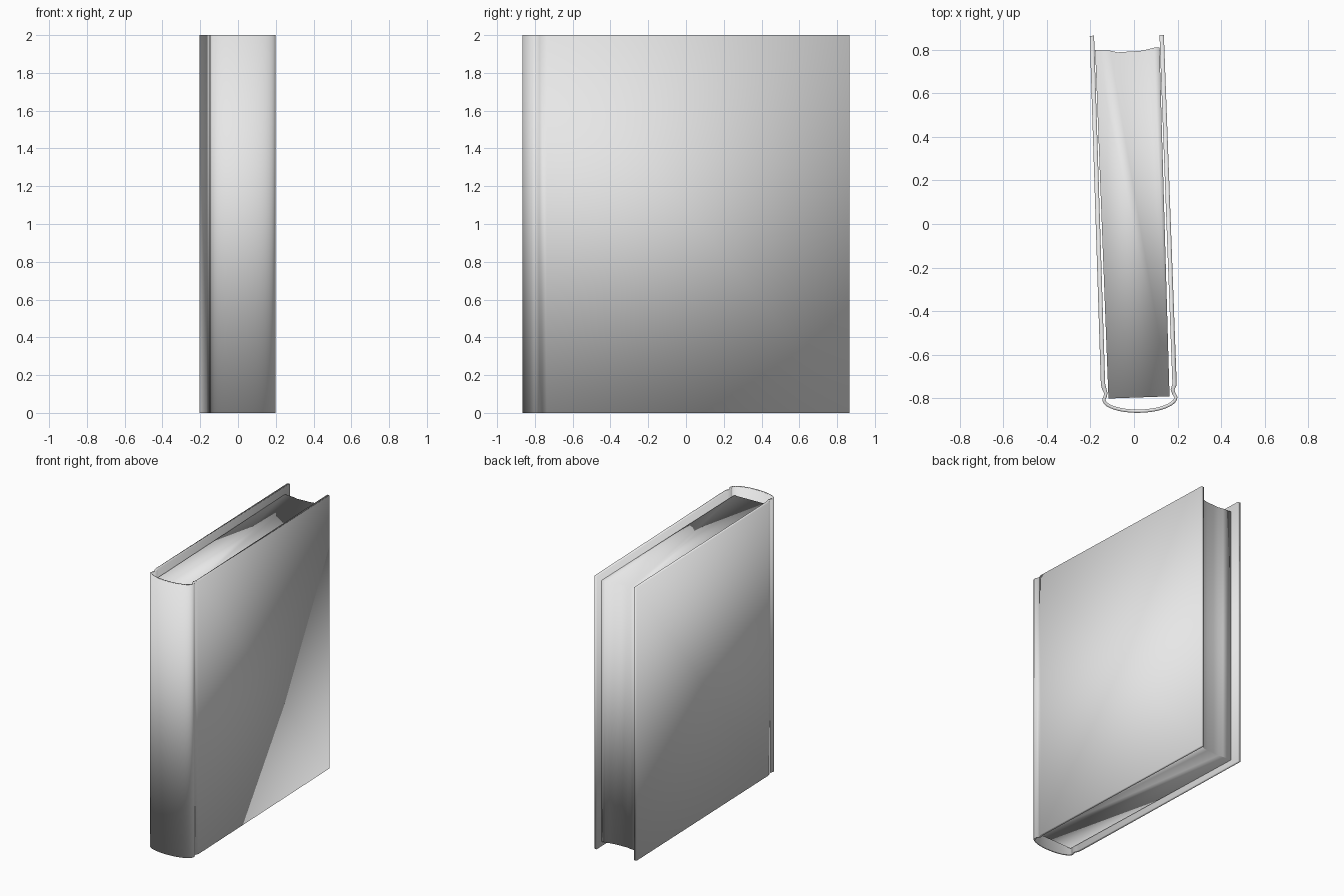
import bpy, bmesh, math
from mathutils import Vector

cube = bpy.data.objects.get("Cube")
if cube:
    bpy.data.objects.remove(cube, do_unlink=True)

grey = bpy.data.materials.new("light_grey")
grey.use_nodes = True
colour = (0.8, 0.8, 0.8, 1)
grey.diffuse_color = colour
grey.node_tree.nodes["Principled BSDF"].inputs["Base Color"].default_value = colour


def finish(name, bm):
    """Turn a bmesh into an object that is smooth shaded all over."""
    bmesh.ops.recalc_face_normals(bm, faces=bm.faces)
    for face in bm.faces:
        face.smooth = True
    mesh = bpy.data.meshes.new(name)
    bm.to_mesh(mesh)
    bm.free()
    mesh.materials.append(grey)
    bpy.context.collection.objects.link(bpy.data.objects.new(name, mesh))


def extrude_strip(name, path, widths, z0, z1):
    """Thicken an open path in plan and extrude it from z0 to z1."""
    bm = bmesh.new()
    rings = []
    for i, p in enumerate(path):
        before = (p - path[i - 1]).normalized() if i else Vector((0, 0))
        after = (path[i + 1] - p).normalized() if i + 1 < len(path) else Vector((0, 0))
        tangent = (before + after).normalized()
        side = Vector((-tangent.y, tangent.x)) * widths[i] / 2
        a, b = p + side, p - side
        rings.append([bm.verts.new((q.x, q.y, z))
                      for q, z in ((a, z0), (b, z0), (b, z1), (a, z1))])
    for r, s in zip(rings, rings[1:]):
        for k in range(4):
            n = (k + 1) % 4
            bm.faces.new((r[k], r[n], s[k]))
            bm.faces.new((r[n], s[n], s[k]))
    bm.faces.new(rings[0])
    bm.faces.new(rings[-1])
    finish(name, bm)


# Cover: right board, hinge groove, rounded spine, groove, left board
right_board = [(-0.193, 0.863), (-0.142, -0.735), (-0.136, -0.757),
               (-0.129, -0.776), (-0.131, -0.788)]
left_board = [(0.183, -0.778), (0.177, -0.760), (0.186, -0.735), (0.127, 0.866)]
spine = []
for i in range(21):
    t = math.pi * i / 20
    spine.append((0.027 - 0.165 * math.cos(t),
                  -0.805 + 0.012 * i / 20 - 0.059 * math.sin(t)))
path = [Vector(p) for p in right_board + spine + left_board]
widths = [0.02] * 3 + [0.015] * (len(spine) + 3) + [0.018] + [0.02] * 2
extrude_strip("cover", path, widths, 0, 2)

# Page block with a gently wavy fore edge
outline = [(-0.117, -0.80), (0.163, -0.79), (0.117, 0.81),
           (0.09, 0.808), (0.06, 0.80), (0.025, 0.793), (-0.03, 0.79),
           (-0.075, 0.787), (-0.11, 0.795), (-0.178, 0.798)]
bm = bmesh.new()
base = bm.faces.new([bm.verts.new((x, y, 0.035)) for x, y in outline])
lifted = bmesh.ops.extrude_face_region(bm, geom=[base], use_keep_orig=True)["geom"]
top_verts = [v for v in lifted if isinstance(v, bmesh.types.BMVert)]
bmesh.ops.translate(bm, verts=top_verts, vec=(0, 0, 1.915))
finish("page_block", bm)
